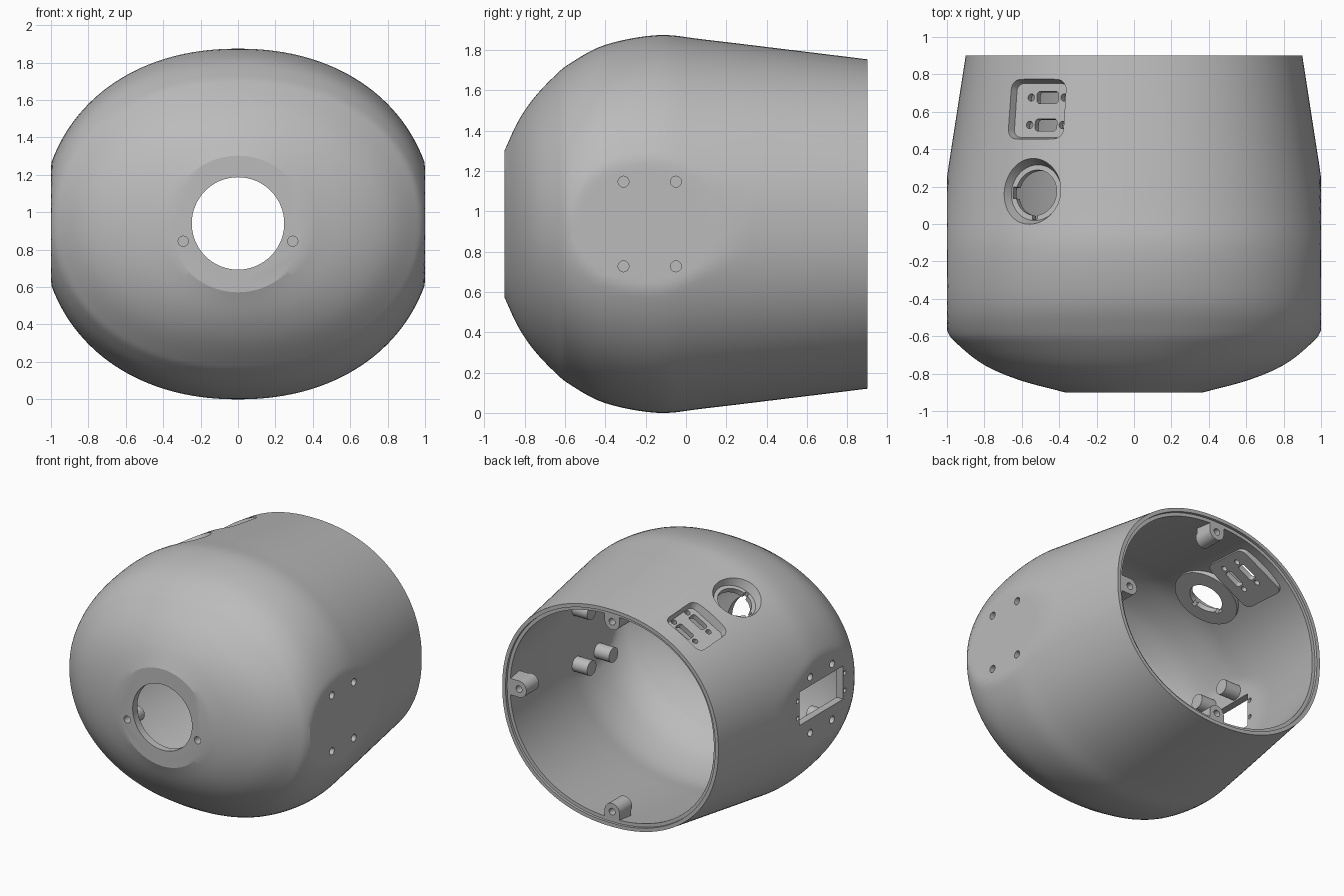
import bpy, bmesh, math
from mathutils import Matrix, Vector

if "Cube" in bpy.data.objects:
    bpy.data.objects.remove(bpy.data.objects["Cube"])

CZ, WALL, WIDEST = 0.937, 0.055, -0.14
SIDES = 160
# Housing profile: y, half width, half height
KEYS = [(-.9, .37, .365), (-.834, .614, .507), (-.754, .8, .626), (-.65, .935, .736),
        (-.57, 1.0, .8), (-.4, 1.042, .889), (WIDEST, 1.05, .937), (.1, 1.023, .914),
        (.5, .962, .866), (.9, .9, .817)]


def smooth_profile(keys, steps=5):
    pts = [Vector(k) for k in keys]
    pts = [pts[0] * 2 - pts[1]] + pts + [pts[-1] * 2 - pts[-2]]
    out = []
    for a, b, c, d in zip(pts, pts[1:], pts[2:], pts[3:]):
        for i in range(steps):
            t = i / steps
            out.append((b * 2 + (c - a) * t + (a * 2 - b * 5 + c * 4 - d) * t**2
                        + (b * 3 - a - c * 3 + d) * t**3) / 2)
    return out + [pts[-2]]


PROFILE = smooth_profile(KEYS)


def power(y):
    return 2 + 0.15 * min(1, max(0, (y + 0.9) / 0.4))


def top_height(x, y):
    for a, b in zip(PROFILE, PROFILE[1:]):
        if a.x <= y <= b.x:
            s = a.lerp(b, (y - a.x) / (b.x - a.x))
            n = power(y)
            return CZ + s.z * (1 - abs(x / s.y)**n)**(1 / n)


def surface_frame(x, y):
    """Frame on the upper surface with local z along the normal."""
    e = 0.02
    ex = Vector((2 * e, 0, top_height(x + e, y) - top_height(x - e, y))).normalized()
    ey = Vector((0, 2 * e, top_height(x, y + e) - top_height(x, y - e)))
    n = ex.cross(ey).normalized()
    m = Matrix((ex, n.cross(ex), n)).transposed().to_4x4()
    return Matrix.Translation((x, y, top_height(x, y))) @ m


def make_object(name, bm):
    bmesh.ops.recalc_face_normals(bm, faces=bm.faces[:])
    mesh = bpy.data.meshes.new(name)
    bm.to_mesh(mesh)
    bm.free()
    obj = bpy.data.objects.new(name, mesh)
    bpy.context.collection.objects.link(obj)
    return obj


def bridge(bm, rings):
    count = len(rings[0])
    for r, q in zip(rings, rings[1:]):
        for i in range(count):
            j = (i + 1) % count
            bm.faces.new((r[i], r[j], q[j], q[i]))
    bm.faces.new(rings[0])
    bm.faces.new(rings[-1])


def loft(name, stations, cheek):
    """Closed skin through the stations, flattened at x = +-cheek."""
    bm = bmesh.new()
    rings = []
    for y, hx, hz in stations:
        e = 2 / power(y)
        ring = []
        for i in range(SIDES):
            a = math.tau * (i + 0.5) / SIDES
            c, s = math.cos(a), math.sin(a)
            x = hx * math.copysign(abs(c)**e, c)
            z = CZ + hz * math.copysign(abs(s)**e, s)
            ring.append(bm.verts.new((max(-cheek, min(cheek, x)), y, z)))
        rings.append(ring)
    bridge(bm, rings)
    return make_object(name, bm)


def rod(bm, start, end, r1, r2=None, frame=Matrix(), sides=40):
    a, b = Vector(start), Vector(end)
    m = Matrix.Translation((a + b) / 2) @ (b - a).to_track_quat('Z', 'Y').to_matrix().to_4x4()
    bmesh.ops.create_cone(bm, cap_ends=True, segments=sides, radius1=r1, radius2=r2 or r1,
                          depth=(b - a).length, matrix=frame @ m)


def box(bm, centre, size, frame=Matrix()):
    m = Matrix.Translation(centre) @ Matrix.Diagonal((*size, 1))
    bmesh.ops.create_cube(bm, size=1, matrix=frame @ m)


def rounded(bm, hx, hy, r, z0, z1, frame, flare=0):
    """Rounded rectangle prism, wider at z1 by flare."""
    rings = []
    for z, grow in ((z0, 0), (z1, flare)):
        ring = []
        for q, (sx, sy) in enumerate(((1, 1), (-1, 1), (-1, -1), (1, -1))):
            for i in range(9):
                a = (q + i / 8) * math.pi / 2
                ring.append(bm.verts.new(frame @ Vector((
                    sx * (hx - r) + (r + grow) * math.cos(a),
                    sy * (hy - r) + (r + grow) * math.sin(a), z))))
        rings.append(ring)
    bridge(bm, rings)


def subtract(target, cutter):
    cutter.hide_render = True
    mod = target.modifiers.new("cut", 'BOOLEAN')
    mod.operation, mod.object = 'DIFFERENCE', cutter
    # the second solver takes over if the first leaves the mesh untouched
    for solver in ('MANIFOLD', 'EXACT'):
        mod.solver = solver
        graph = bpy.context.evaluated_depsgraph_get()
        graph.update()
        mesh = bpy.data.meshes.new_from_object(target.evaluated_get(graph))
        if len(mesh.vertices) != len(target.data.vertices):
            break
    target.modifiers.remove(mod)
    target.data = mesh
    bpy.data.objects.remove(cutter)


# Outer body and inner cavity
housing = loft("housing", PROFILE, 1.0)
squeeze = (0.76 - WALL) / 0.76
inner = [(WIDEST + (p.x - WIDEST) * (squeeze if p.x < WIDEST else 1), p.y - WALL, p.z - WALL)
         for p in PROFILE]
inner.append((0.97, inner[-1][1], inner[-1][2]))
cavity = loft("cavity", inner, 1.0 - WALL)

port = surface_frame(-0.55, 0.175)
panel = surface_frame(-0.525, 0.615)
side_screws = [(s, y, CZ + z) for s in (-1, 1) for y in (-.31, -.05) for z in (-.21, .21)]
front_screws = [(s * 0.293, -0.9, 0.845) for s in (-1, 1)]
rim_screws = [Vector((x, 0.9, CZ + z)) for x, z in ((0, .715), (0, -.715), (.775, 0))]

# Solid pads and bosses left standing inside the cavity
bm, webs = bmesh.new(), bmesh.new()
rod(bm, (0, 0, -.1), (0, 0, .1), .235, frame=port, sides=64)
rounded(webs, .205, .2, .05, -.1, .1, panel)
for s, y, z in side_screws:
    rod(bm, (s * .82, y, z), (s * 1.05, y, z), .055)
for x, y, z in front_screws:
    rod(bm, (x, -1, z), (x, -.77, z), .055)
for p in rim_screws:
    rod(bm, p - Vector((0, .17, 0)), p + Vector((0, .01, 0)), .062)
    out = Vector((p.x, 0, p.z - CZ)).normalized()
    box(webs, p + out * .062 - Vector((0, .07, 0)), (.123, .18, .123))
subtract(cavity, make_object("bosses", bm))
subtract(cavity, make_object("webs", webs))
subtract(housing, cavity)

# Stepped rim at the open back
end = PROFILE[-1]
subtract(housing, loft("rim_step", [(y, end.y - .027, end.z - .027) for y in (.88, .98)], 1.0))

# Recesses on the upper right
bm = bmesh.new()
rod(bm, (0, 0, -.06), (0, 0, .06), .15, .205, port, 64)
rounded(bm, .155, .145, .04, -.06, .06, panel, .035)
subtract(housing, make_object("recesses", bm))

# Front opening, side window, port, slots and screw holes
bm, notches = bmesh.new(), bmesh.new()
rod(bm, (0, -1.1, .94), (0, -.6, .94), .247, sides=96)
rod(bm, (0, 0, -.2), (0, 0, .1), .122, frame=port, sides=64)
box(notches, (-.115, 0, -.05), (.05, .06, .2), port)
box(notches, (0, -.125, -.05), (.03, .04, .2), port)
box(bm, (-1, -.18, CZ + .02), (.3, .52, .25))
for y in (-.46, .1):
    for z in (-.045, .085):
        rod(bm, (-1.1, y, CZ + z), (-.8, y, CZ + z), .016, sides=24)
for y in (-.078, .07):
    rounded(bm, .066, .033, .02, -.2, .05, panel @ Matrix.Translation((.035, y, 0)))
    for x in (-.065, .135):
        rod(bm, (x, y, -.2), (x, y, .05), .02, frame=panel, sides=24)
for s, y, z in side_screws:
    rod(bm, (s * .86, y, z), (s * 1.05, y, z), .027)
for x, y, z in front_screws:
    rod(bm, (x, -1, z), (x, -.8, z), .027)
for p in rim_screws:
    rod(bm, p - Vector((0, .13, 0)), p + Vector((0, .1, 0)), .025)
subtract(housing, make_object("openings", bm))
subtract(housing, make_object("notches", notches))

# Material and shading
mat = bpy.data.materials.new("grey plastic")
mat.use_nodes = True
grey = (0.5, 0.5, 0.5, 1)
mat.diffuse_color = grey
mat.node_tree.nodes["Principled BSDF"].inputs["Base Color"].default_value = grey
housing.data.materials.clear()
housing.data.materials.append(mat)
bpy.context.view_layer.objects.active = housing
housing.select_set(True)
bpy.ops.object.shade_smooth_by_angle(angle=math.radians(18))
